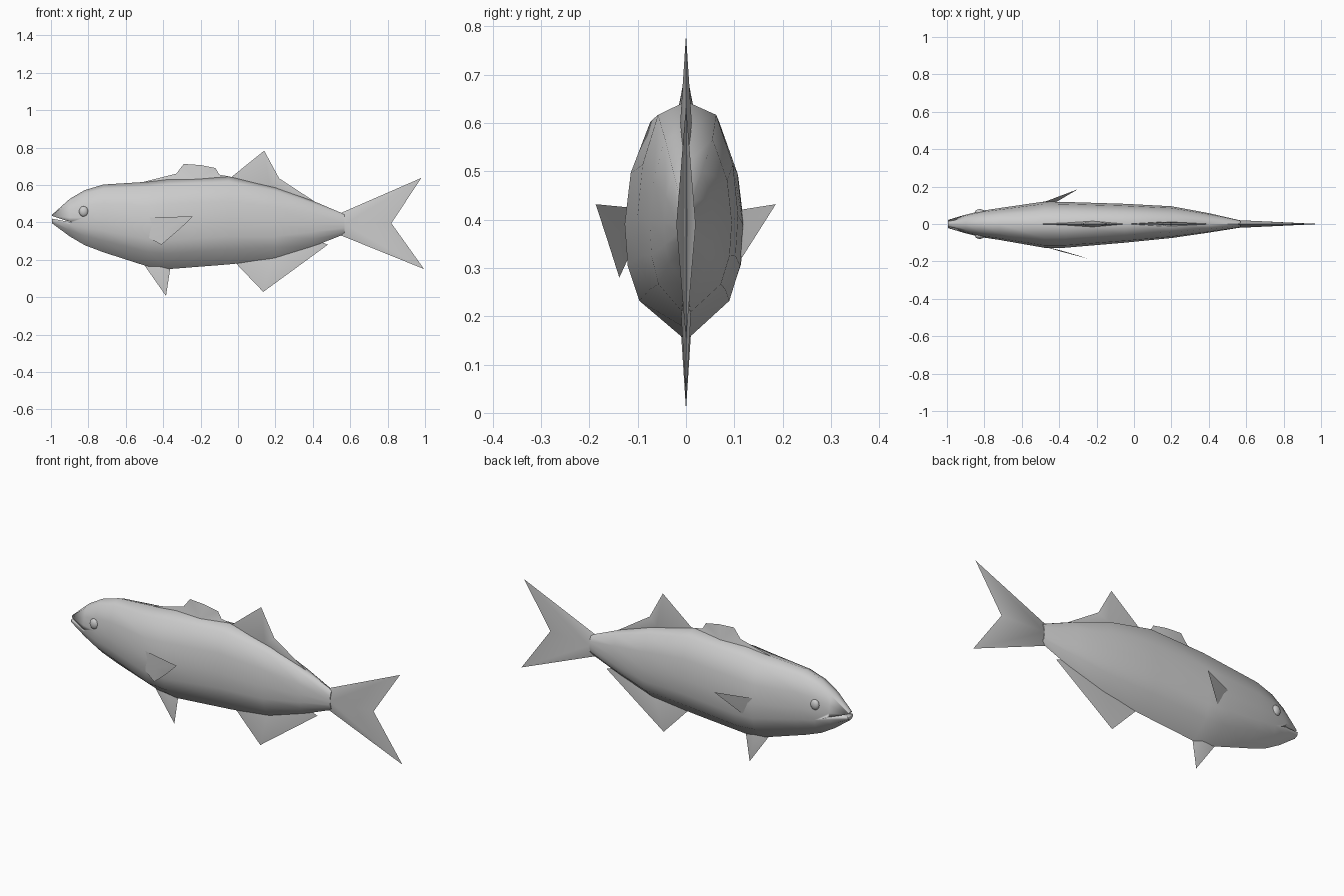
import bpy, bmesh, math
from mathutils import Vector

old = bpy.data.objects.get("Cube")
if old:
    bpy.data.objects.remove(old, do_unlink=True)

grey = bpy.data.materials.new("plain grey")
grey.use_nodes = True
colour = (0.6, 0.6, 0.6, 1)
grey.diffuse_color = colour
grey.node_tree.nodes["Principled BSDF"].inputs["Base Color"].default_value = colour


def finish(name, bm, angle=50):
    bmesh.ops.recalc_face_normals(bm, faces=bm.faces)
    mesh = bpy.data.meshes.new(name)
    bm.to_mesh(mesh)
    bm.free()
    mesh.materials.append(grey)
    ob = bpy.data.objects.new(name, mesh)
    bpy.context.collection.objects.link(ob)
    bpy.ops.object.select_all(action='DESELECT')
    ob.select_set(True)
    bpy.context.view_layer.objects.active = ob
    bpy.ops.object.shade_smooth_by_angle(angle=math.radians(angle))
    return ob


def lens(name, outline, centre, thick):
    """Thin fin: sharp outline on the centre plane, thickest at one point."""
    bm = bmesh.new()
    rim = [bm.verts.new((x, 0, z)) for x, z in outline]
    for side in (-1, 1):
        hub = bm.verts.new((centre[0], side * thick, centre[1]))
        for a, b in zip(rim, rim[1:] + rim[:1]):
            bm.faces.new((hub, a, b))
    return finish(name, bm)


# Body sections: x, top, bottom, half width on -y, half width on +y
sections = [
    (-0.995, 0.44, 0.395, 0.022, 0.022),
    (-0.90, 0.525, 0.325, 0.05, 0.05),
    (-0.82, 0.572, 0.278, 0.07, 0.07),
    (-0.72, 0.602, 0.24, 0.085, 0.085),
    (-0.48, 0.617, 0.163, 0.127, 0.12),
    (-0.37, 0.632, 0.15, 0.127, 0.118),
    (-0.05, 0.645, 0.175, 0.10, 0.108),
    (0.20, 0.59, 0.20, 0.075, 0.095),
    (0.40, 0.515, 0.27, 0.046, 0.058),
    (0.57, 0.443, 0.337, 0.019, 0.019),
]
# Half cross-section: width fraction, height fraction
half = [(0, 1), (0.58, 0.94), (0.9, 0.72), (1, 0.5), (0.95, 0.32), (0.76, 0.17), (0, 0)]
bm = bmesh.new()
rings = []
for x, top, low, wf, wb in sections:
    pts = [(-wf * w, h) for w, h in half] + [(wb * w, h) for w, h in half[-2:0:-1]]
    rings.append([bm.verts.new((x, y, low + h * (top - low))) for y, h in pts])
for r, s in zip(rings, rings[1:]):
    for i in range(len(r)):
        j = (i + 1) % len(r)
        bm.faces.new((r[i], r[j], s[j], s[i]))
bm.faces.new(rings[0])
bm.faces.new(rings[-1])
body = finish("body", bm)

# Mouth wedge cut into the snout
bm = bmesh.new()
wedge = [[bm.verts.new((x, y, z)) for x, z in ((-1.05, 0.452), (-0.89, 0.40), (-1.05, 0.43))]
         for y in (-0.2, 0.2)]
bm.faces.new(wedge[0])
bm.faces.new(wedge[1])
for i in range(3):
    j = (i + 1) % 3
    bm.faces.new((wedge[0][i], wedge[0][j], wedge[1][j], wedge[1][i]))
cutter = finish("mouth_cutter", bm)
cutter.hide_render = True
mod = body.modifiers.new("mouth", 'BOOLEAN')
mod.operation = 'DIFFERENCE'
mod.solver = 'EXACT'
mod.object = cutter
bpy.context.view_layer.objects.active = body
bpy.ops.object.modifier_move_to_index(modifier="mouth", index=0)
bpy.ops.object.modifier_apply(modifier="mouth")
bpy.data.objects.remove(cutter, do_unlink=True)

# Fins on the centre plane
lens("tail_fin", [(0.55, 0.45), (0.98, 0.637), (0.82, 0.395), (0.995, 0.15), (0.55, 0.33)],
     (0.57, 0.39), 0.02)
lens("front_dorsal_fin", [(-0.57, 0.60), (-0.33, 0.66), (-0.29, 0.712), (-0.2, 0.706),
                          (-0.12, 0.69), (-0.1, 0.655), (-0.02, 0.64), (-0.2, 0.61)],
     (-0.22, 0.63), 0.016)
lens("rear_dorsal_fin", [(-0.05, 0.63), (0.14, 0.783), (0.22, 0.635), (0.45, 0.485),
                         (0.2, 0.56)], (0.17, 0.60), 0.012)
lens("anal_fin", [(-0.02, 0.19), (0.135, 0.028), (0.48, 0.28), (0.41, 0.31), (0.18, 0.23)],
     (0.18, 0.2), 0.01)
lens("pelvic_fin", [(-0.5, 0.17), (-0.385, 0.006), (-0.362, 0.155), (-0.42, 0.2)],
     (-0.42, 0.16), 0.01)

# Side fins spreading from the flanks
for name, side, points in (
    ("right_pectoral_fin", -1, [(-0.50, 0.115, 0.425), (-0.24, 0.187, 0.432), (-0.31, 0.165, 0.365),
                                (-0.41, 0.138, 0.28), (-0.50, 0.115, 0.33)]),
    ("left_pectoral_fin", 1, [(-0.50, 0.11, 0.42), (-0.30, 0.186, 0.432), (-0.42, 0.115, 0.32)]),
):
    bm = bmesh.new()
    rim = [bm.verts.new((x, side * y, z)) for x, y, z in points]
    mid = sum((v.co for v in rim), Vector()) / len(rim)
    for offset in (-0.003, 0.003):
        hub = bm.verts.new(mid + Vector((0, offset, 0)))
        for a, b in zip(rim, rim[1:] + rim[:1]):
            bm.faces.new((hub, a, b))
    finish(name, bm)

# Eyes
for name, side in (("right_eye", -1), ("left_eye", 1)):
    bm = bmesh.new()
    bmesh.ops.create_uvsphere(bm, u_segments=12, v_segments=8, radius=1)
    for v in bm.verts:
        v.co = Vector((-0.825 + v.co.x * 0.025, side * 0.064 + v.co.y * 0.016, 0.458 + v.co.z * 0.028))
    finish(name, bm)
